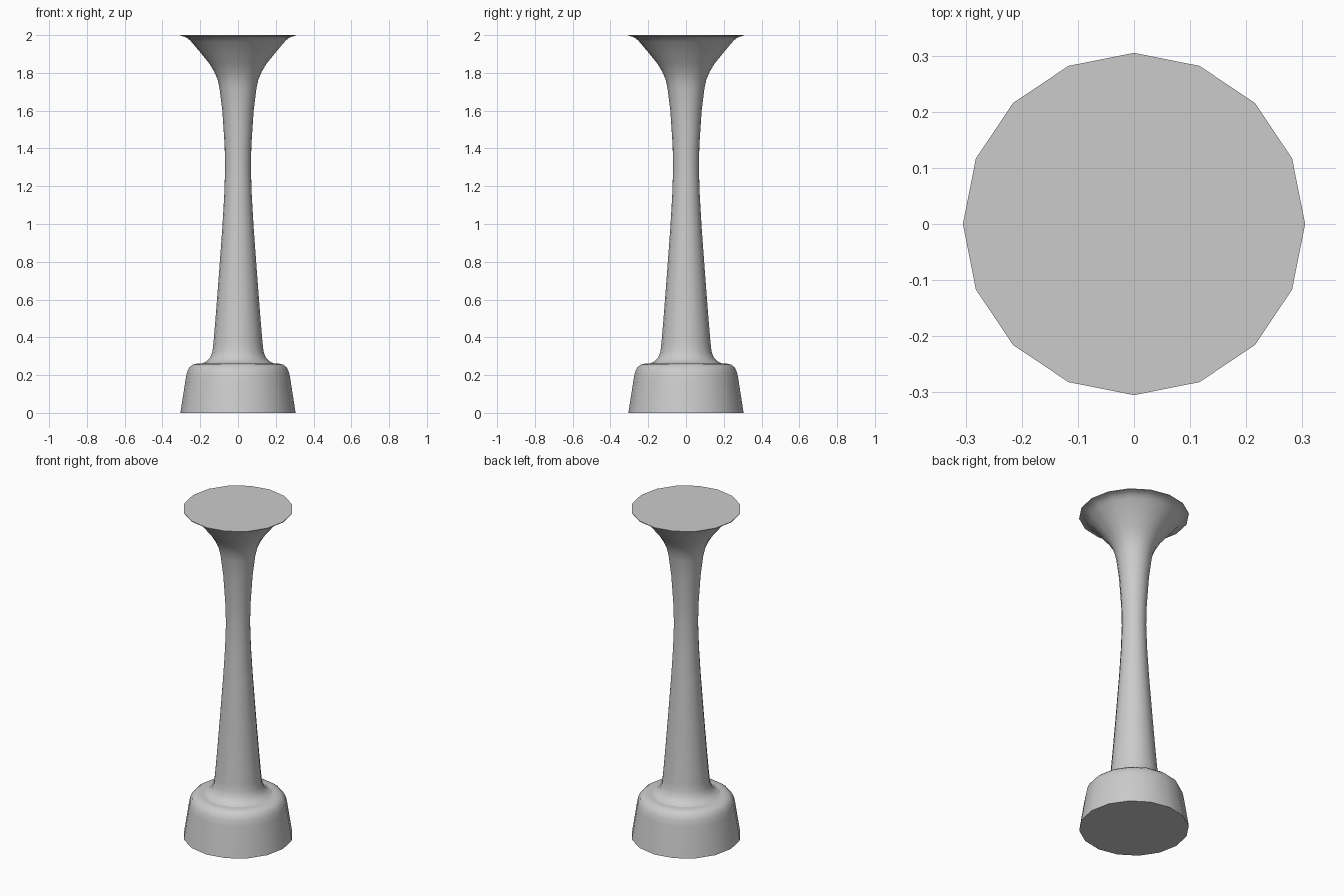
import bpy, bmesh, math

if "Cube" in bpy.data.objects:
    bpy.data.objects.remove(bpy.data.objects["Cube"])

SIDES = 16


def lathe(name, profile):
    """Revolve (radius, z) points into a capped 16-sided solid."""
    bm = bmesh.new()
    rings = []
    for r, z in profile:
        rings.append([bm.verts.new((r * math.cos(2 * math.pi * i / SIDES),
                                    r * math.sin(2 * math.pi * i / SIDES), z))
                      for i in range(SIDES)])
    for a, b in zip(rings, rings[1:]):
        for i in range(SIDES):
            j = (i + 1) % SIDES
            bm.faces.new((a[i], a[j], b[j], b[i]))
    bm.faces.new(rings[0][::-1])
    bm.faces.new(rings[-1])
    mesh = bpy.data.meshes.new(name)
    bm.to_mesh(mesh)
    bm.free()
    obj = bpy.data.objects.new(name, mesh)
    bpy.context.collection.objects.link(obj)
    bpy.ops.object.select_all(action='DESELECT')
    bpy.context.view_layer.objects.active = obj
    obj.select_set(True)
    bpy.ops.object.shade_smooth_by_angle(angle=math.radians(40))
    return obj


# Heavy foot with a rounded shoulder
lathe("base", [(0.305, 0), (0.277, 0.18), (0.27, 0.215), (0.258, 0.24),
               (0.24, 0.255), (0.215, 0.261), (0.18, 0.262)])

# Slender stem, flared at the foot and opening into the flat round top
lathe("stem_and_top", [(0.20, 0.258), (0.185, 0.264), (0.165, 0.274), (0.147, 0.293),
                       (0.135, 0.325), (0.13, 0.37), (0.119, 0.5), (0.102, 0.72),
                       (0.083, 0.98), (0.073, 1.15), (0.068, 1.3), (0.071, 1.42),
                       (0.083, 1.6), (0.098, 1.72), (0.108, 1.765), (0.125, 1.805),
                       (0.152, 1.85), (0.205, 1.915), (0.25, 1.968), (0.268, 1.984),
                       (0.285, 1.992), (0.305, 1.996), (0.305, 2.0)])
